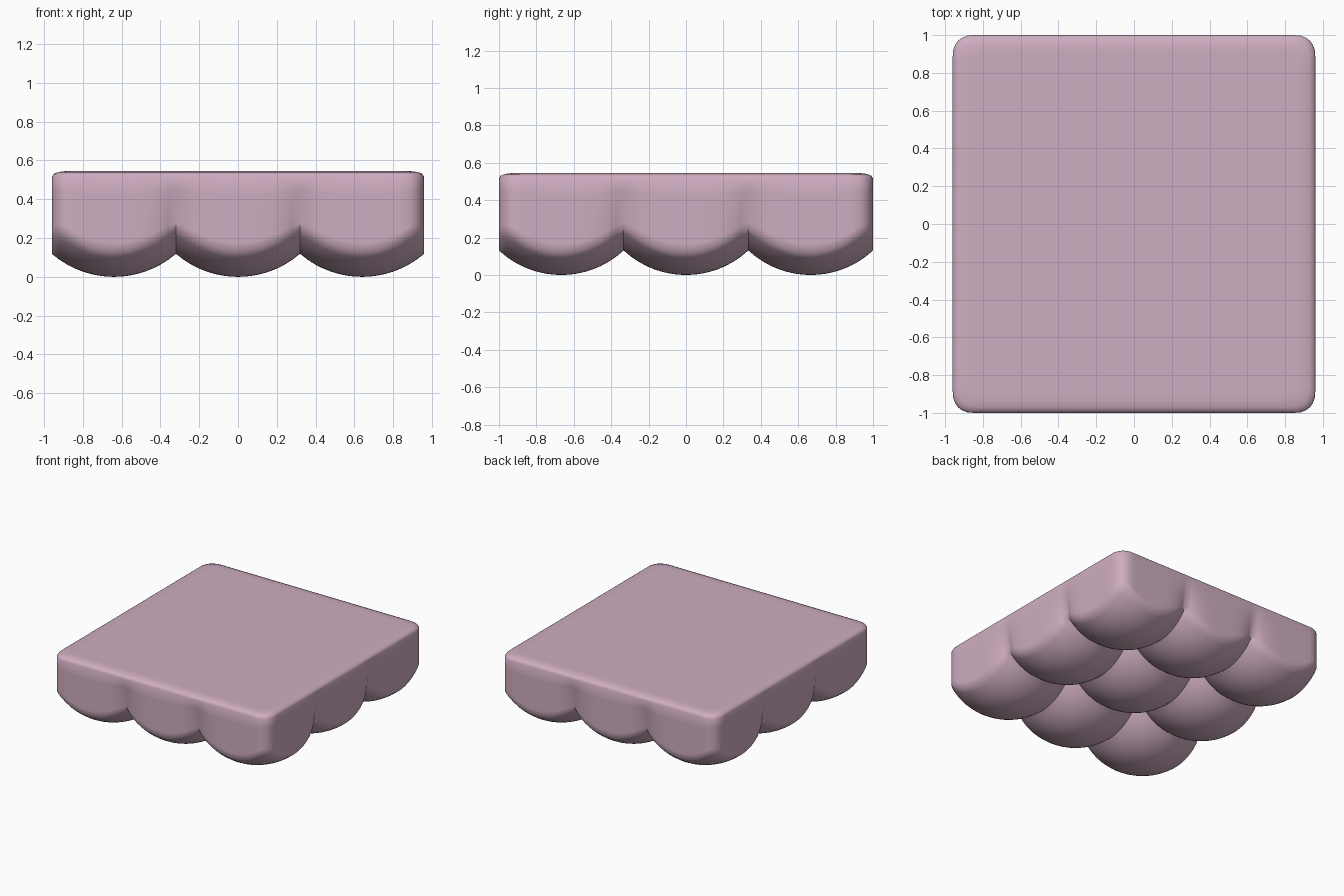
import bpy, bmesh, math

if "Cube" in bpy.data.objects:
    bpy.data.objects.remove(bpy.data.objects["Cube"])

HX, HY, H = 0.96, 1.0, 0.545     # half width, half depth, height
N = 16                           # grid steps per pad
M = 3 * N
R, CORNER, GROOVE = 0.49, 0.10, 0.05


def rounded(x, y, r):
    """Pull square corners in to radius r."""
    cx = max(-HX + r, min(HX - r, x))
    cy = max(-HY + r, min(HY - r, y))
    dx, dy = x - cx, y - cy
    d = math.hypot(dx, dy)
    if d > 1e-9 and dx and dy:
        k = max(abs(dx), abs(dy)) / d
        dx, dy = dx * k, dy * k
    return cx + dx, cy + dy


def seam(i):
    """0 in the middle of a pad, 1 on an inner seam, 0 at the outer rim."""
    s = abs((i % N) / (N / 2) - 1) if i % N else 1
    return 0 if i < N / 2 or i > M - N / 2 else s ** 4


def plan(i, j, depth):
    """Plan position of a grid point, notched where seams meet the rim."""
    x, y = (2 * i / M - 1) * HX, (2 * j / M - 1) * HY
    fx = max(0, 1 - (HX - abs(x)) / 0.25)
    fy = max(0, 1 - (HY - abs(y)) / 0.25)
    px, py = rounded(x, y, CORNER)
    px -= math.copysign(depth * fx * seam(j), x)
    py -= math.copysign(depth * fy * seam(i), y)
    return px, py


def dome(i, j, x, y):
    """Height of the underside: one spherical bulge per pad."""
    cx = (min(i // N, 2) - 1) * HX * 2 / 3
    cy = (min(j // N, 2) - 1) * HY * 2 / 3
    d2 = (x - cx) ** 2 + (y - cy) ** 2
    return R - math.sqrt(max(R * R - d2, 0.03))


bm = bmesh.new()

# Underside with nine bulges
grid = {}
for i in range(M + 1):
    for j in range(M + 1):
        x, y = plan(i, j, GROOVE)
        grid[i, j] = bm.verts.new((x, y, dome(i, j, x, y)))
for i in range(M):
    for j in range(M):
        bm.faces.new((grid[i, j], grid[i, j + 1], grid[i + 1, j + 1], grid[i + 1, j]))

# Side walls, rounded top rim and flat top
rim = ([(i, 0) for i in range(M)] + [(M, j) for j in range(M)]
       + [(i, M) for i in range(M, 0, -1)] + [(0, j) for j in range(M, 0, -1)])
prev = [grid[k] for k in rim]
base = prev


def add_ring(coords):
    global prev
    ring = [bm.verts.new(c) for c in coords]
    n = len(ring)
    for a in range(n):
        b = (a + 1) % n
        bm.faces.new((prev[a], prev[b], ring[b], ring[a]))
    prev = ring


WALL_TOP = H - 0.03
for t in (0.12, 0.3, 0.5, 0.75, 1.0):
    add_ring([(*plan(i, j, GROOVE * (1 - t)), base[k].co.z * (1 - t) + WALL_TOP * t)
              for k, (i, j) in enumerate(rim)])
for inset, z in ((0.008, H - 0.015), (0.03, H - 0.005), (0.07, H), (0.1, H)):
    pts = [plan(i, j, 0) for i, j in rim]
    add_ring([(x * (1 - inset / HX), y * (1 - inset / HY), z) for x, y in pts])
bm.faces.new(prev)
bmesh.ops.recalc_face_normals(bm, faces=bm.faces[:])

mesh = bpy.data.meshes.new("cushion")
bm.to_mesh(mesh)
bm.free()
cushion = bpy.data.objects.new("cushion", mesh)
bpy.context.collection.objects.link(cushion)

# Soft pink finish
mat = bpy.data.materials.new("pink")
mat.diffuse_color = (0.62, 0.42, 0.53, 1)
mat.use_nodes = True
mat.node_tree.nodes["Principled BSDF"].inputs["Base Color"].default_value = mat.diffuse_color
mesh.materials.append(mat)

bpy.context.view_layer.objects.active = cushion
cushion.select_set(True)
bpy.ops.object.shade_smooth_by_angle(angle=math.radians(58))
